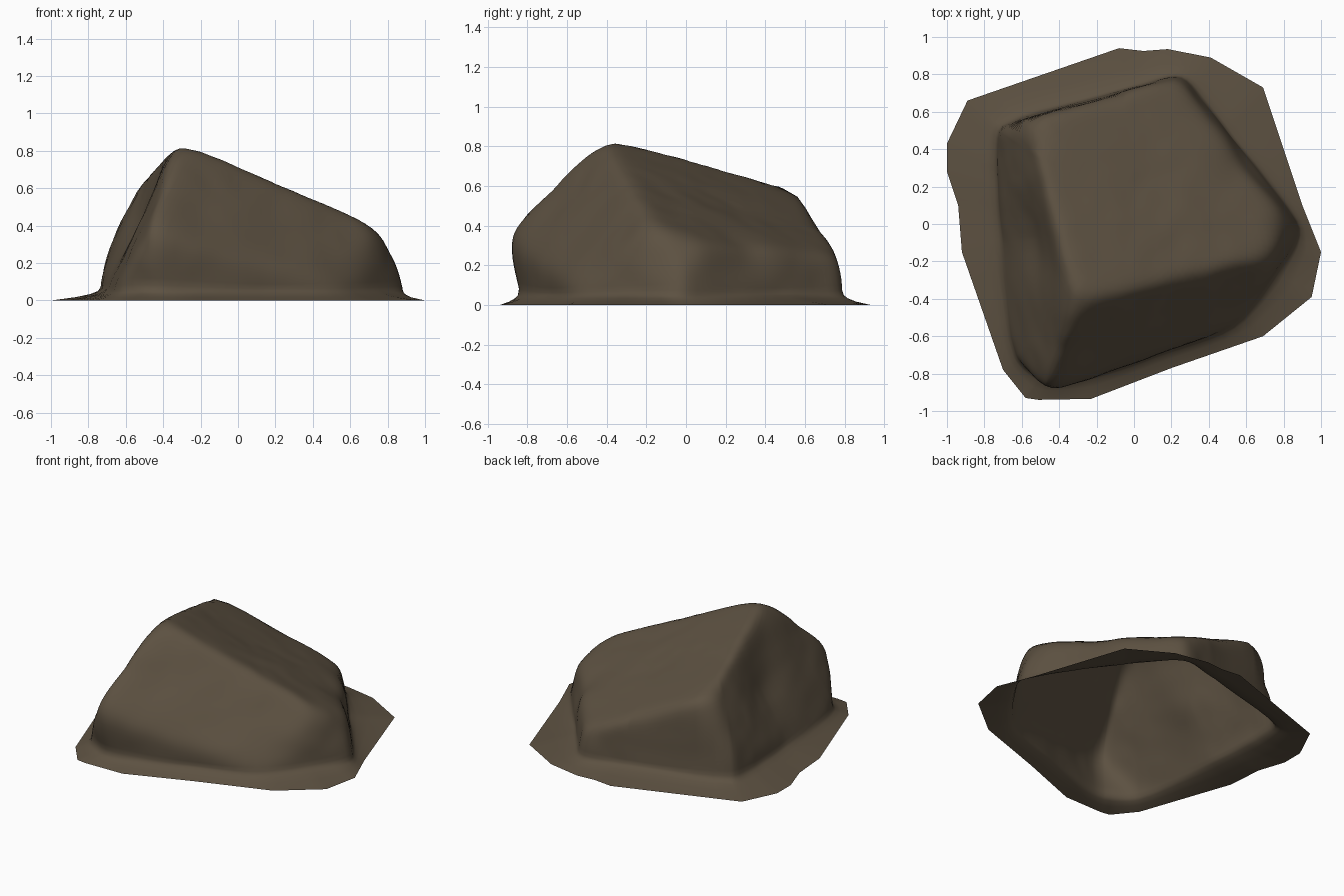
import bpy, bmesh, math
from mathutils import Vector, noise

if "Cube" in bpy.data.objects:
    bpy.data.objects.remove(bpy.data.objects["Cube"])

# Broad facets of the boulder: outward normal, offset from origin
FACETS = [
    ((0.336, 0.36, 1.0), 0.595),      # sloping top
    ((0.28, -0.475, 0.383), 0.438),   # sloping front
    ((0.0, -0.5, 1.0), 1.0),          # rounded brow above the front
    ((0.30, -0.95, -0.14), 0.678),    # front foot, slightly undercut
    ((-0.60, -0.80, -0.2), 0.92),     # front left corner
    ((-1.0, -0.12, 0.47), 0.757),     # sloping left side
    ((-1.0, 0.0, 0.0), 0.725),        # left foot
    ((-0.26, 0.966, 0.06), 0.70),     # back
    ((0.78, 0.62, 0.14), 0.693),      # back right
    ((0.84, -0.54, 0.10), 0.77),      # front right
    ((0.84, 0.0, 0.50), 0.81),        # right shoulder
]
# Shallow hollows worn into the sides: centre, depth, radius
DENTS = [((-0.55, -0.1, 0.42), 0.05, 0.22), ((0.6, 0.32, 0.28), 0.035, 0.14)]
# Outline of the thin ground skirt
SKIRT = [(1, -.15), (.9, .1), (.8, .4), (.69, .73), (.41, .89), (.18, .935), (.05, .925),
         (-.08, .94), (-.89, .66), (-1, .43), (-1, .28), (-.94, .1), (-.92, -.15),
         (-.7, -.78), (-.58, -.93), (-.51, -.94), (-.23, -.935), (.2, -.77),
         (.69, -.6), (.95, -.39)]
P, ROWS, SUB = 26, 40, 6


def rock_point(az, el):
    """Rounded intersection of all facets along one ray, with slight weathering."""
    d = Vector((math.cos(az) * math.cos(el), math.sin(az) * math.cos(el), math.sin(el)))
    s = sum((max(0, Vector(n).dot(d)) / h) ** P for n, h in FACETS)
    p = d * 1.018 * s ** (-1 / P)
    dent = sum(a * math.exp(-((p - Vector(c)).length / r) ** 2) for c, a, r in DENTS)
    return p * (1 - dent + 0.014 * noise.noise(p * 3.5) + 0.006 * noise.noise(p * 8))


# Points along the skirt edge give the columns of the mesh
edge = []
for i, a in enumerate(SKIRT):
    b = SKIRT[(i + 1) % len(SKIRT)]
    edge += [Vector((*a, 0)).lerp(Vector((*b, 0)), k / SUB) for k in range(SUB)]

EL0 = math.radians(5)
cols = []
for e in edge:
    az = math.atan2(e.y, e.x)
    foot = rock_point(az, EL0)
    col = [e]
    for t, z in ((0.5, 0.018), (0.2, 0.035), (0.06, 0.05)):   # flare into the ground
        p = foot.lerp(e, t)
        p.z = z
        col.append(p)
    col += [rock_point(az, EL0 + (math.pi / 2 - EL0) * k / ROWS) for k in range(ROWS)]
    cols.append(col)

# Skin the columns, open underneath
bm = bmesh.new()
grid = [[bm.verts.new(p) for p in col] for col in cols]
top = bm.verts.new(rock_point(0, math.pi / 2))
for a, b in zip(grid, grid[1:] + grid[:1]):
    for k in range(len(a) - 1):
        bm.faces.new((a[k], b[k], b[k + 1], a[k + 1]))
    bm.faces.new((a[-1], b[-1], top))
me = bpy.data.meshes.new("boulder")
bm.to_mesh(me)
bm.free()
for f in me.polygons:
    f.use_smooth = True

stone = bpy.data.materials.new("brown stone")
stone.diffuse_color = (0.108, 0.082, 0.053, 1)
stone.use_nodes = True
stone.node_tree.nodes["Principled BSDF"].inputs["Base Color"].default_value = stone.diffuse_color
me.materials.append(stone)
bpy.context.collection.objects.link(bpy.data.objects.new("boulder", me))
